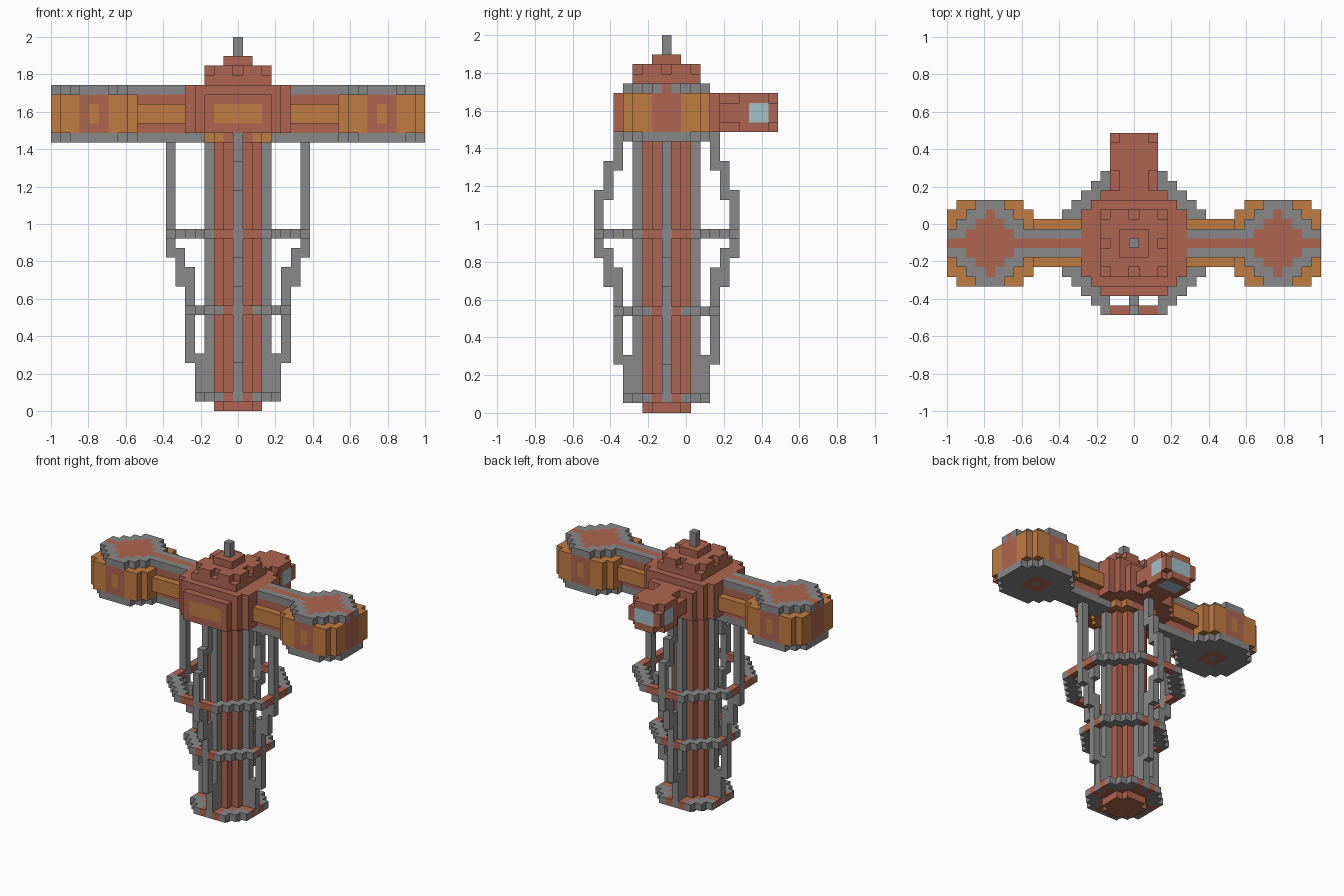
import bpy
import bmesh
from mathutils import Vector

if "Cube" in bpy.data.objects:
    bpy.data.objects.remove(bpy.data.objects["Cube"], do_unlink=True)

U = 2 / 39          # edge of one cube
AXIS_Y = -2         # column axis, in cubes
BRICK, GREY, ORANGE, GLASS = range(4)


def material(name, rgb):
    m = bpy.data.materials.new(name)
    m.use_nodes = True
    m.diffuse_color = (*rgb, 1)
    m.node_tree.nodes["Principled BSDF"].inputs["Base Color"].default_value = (*rgb, 1)
    return m


MATS = [material("brick_red", (0.42, 0.13, 0.08)),
        material("steel_grey", (0.25, 0.25, 0.25)),
        material("copper_orange", (0.53, 0.2, 0.055)),
        material("pale_glass", (0.36, 0.53, 0.59))]

taken = set()       # every filled cell, so parts never overlap
parts = {}


def fill(name, xs, ys, zs, rule):
    """Fill a block of cells; rule(x, y, z) gives a colour or None."""
    cells = parts.setdefault(name, {})
    for x in range(xs[0], xs[1] + 1):
        for y in range(ys[0], ys[1] + 1):
            for z in range(zs[0], zs[1] + 1):
                if (x, y, z) in taken:
                    continue
                colour = rule(x, y, z)
                if colour is not None:
                    cells[x, y, z] = colour
                    taken.add((x, y, z))


def octagon(x, y, size, total):
    return max(abs(x), abs(y)) <= size and abs(x) + abs(y) <= total


# Struts: bent ribs on the four sides, as (distance, lowest, highest)
LOWER = [(4, 1, 5), (5, 5, 14), (6, 13, 16)]
SIDE = LOWER + [(7, 16, 27)]
FRONT = LOWER + [(7, 16, 22), (6, 22, 25), (5, 25, 28)]
for name, dx, dy, path in (("left_strut", 1, 0, SIDE), ("right_strut", -1, 0, SIDE),
                           ("front_strut", 0, -1, FRONT), ("back_strut", 0, 1, FRONT)):
    for d, low, high in path:
        fill(name, (dx * d, dx * d), (dy * d, dy * d), (low, high), lambda x, y, z: GREY)


# Octagonal hoops around the column
def hoop(name, size, corner, z0):
    total = size + corner

    def rule(x, y, z):
        if not octagon(x, y, size, total):
            return None
        if max(abs(x), abs(y)) == size or abs(x) + abs(y) >= total - 1:
            return GREY if min(abs(x), abs(y)) >= corner else BRICK
        return None
    fill(name, (-size, size), (-size, size), (z0, z0), rule)


hoop("upper_hoop", 7, 3, 18)
hoop("lower_hoop", 5, 2, 10)
hoop("base_hoop", 4, 2, 1)

# Column, foot and collar
fill("foot", (-2, 2), (-2, 2), (0, 0),
     lambda x, y, z: BRICK if octagon(x, y, 2, 3) else None)
fill("base_plate", (-3, 3), (-3, 3), (1, 1),
     lambda x, y, z: BRICK if octagon(x, y, 3, 4) else None)
fill("column", (-3, 3), (-3, 3), (2, 27),
     lambda x, y, z: None if not octagon(x, y, 3, 3)
     else GREY if max(abs(x), abs(y)) == 3 else BRICK)
fill("collar", (-3, 3), (-3, 3), (28, 28),
     lambda x, y, z: None if not octagon(x, y, 3, 5)
     else ORANGE if abs(x) + abs(y) >= 4 and min(abs(x), abs(y)) > 1 else BRICK)


# Hub with a front window
def hub_rule(x, y, z):
    if not octagon(x, y, 5, 8) or (z == 33 and abs(y) > 4):
        return None
    return ORANGE if y == -5 and abs(x) <= 2 and z in (30, 31) else BRICK


fill("hub", (-5, 5), (-5, 5), (29, 33), hub_rule)

# Stepped roof and mast
fill("roof_slab", (-3, 3), (-3, 3), (34, 34), lambda x, y, z: BRICK)
fill("roof_crown", (-3, 3), (-3, 3), (35, 35),
     lambda x, y, z: BRICK if octagon(x, y, 3, 5) and (x, y) not in
     ((0, 3), (0, -3), (3, 0), (-3, 0)) else None)
fill("roof_cap", (-1, 1), (-1, 1), (36, 36), lambda x, y, z: BRICK)
fill("mast", (0, 0), (0, 0), (37, 38), lambda x, y, z: GREY)


# Rounded pods at the arm ends
def pod_rule(x, y, z):
    ex, ey = abs(abs(x) - 15), abs(y)
    if z == 33:
        if not octagon(ex, ey, 4, 5):
            return None
        return BRICK if ex + ey <= 3 or ey == 0 else GREY
    if z == 28:
        if not octagon(ex, ey, 4, 6):
            return None
        return BRICK if max(ex, ey) == 1 else GREY
    if not octagon(ex, ey, 4, 7):
        return None
    if z in (30, 31):
        return ORANGE if min(ex, ey) >= 2 or (ex == 0 and ey == 4) else BRICK
    return ORANGE if min(ex, ey) >= 2 and ex + ey >= 6 else BRICK


# Arms between hub and pods
def arm_rule(x, y, z):
    if abs(y) == 2:
        return ORANGE if z in (30, 31) else None
    if z in (28, 33):
        return BRICK if y == 0 and z == 33 else GREY
    return BRICK


for side, sign in (("left", 1), ("right", -1)):
    fill(side + "_pod", tuple(sorted((sign * 11, sign * 19))), (-4, 4), (28, 33), pod_rule)
    fill(side + "_arm", tuple(sorted((sign * 4, sign * 10))), (-2, 2), (28, 33), arm_rule)


# Rear cabin with side, back and floor windows
def cabin_rule(x, y, z):
    edge = abs(x) == 2 and z in (29, 32)
    if edge and (y <= 7 or y == 11):
        return None
    mid = z in (30, 31)
    if y in (9, 10) and ((abs(x) == 2 and mid) or (abs(x) <= 1 and z == 29)):
        return GLASS
    return GLASS if y == 11 and abs(x) <= 1 and mid else BRICK


fill("rear_cabin", (-2, 2), (5, 11), (29, 32), cabin_rule)

# Mesh every part, keeping only the exposed faces
DIRECTIONS = [Vector(d) for d in ((1, 0, 0), (-1, 0, 0), (0, 1, 0),
                                  (0, -1, 0), (0, 0, 1), (0, 0, -1))]
for name, cells in parts.items():
    bm = bmesh.new()
    for cell, colour in cells.items():
        centre = Vector(cell) + Vector((0, AXIS_Y, 0.5))
        for n in DIRECTIONS:
            if tuple(int(c) for c in Vector(cell) + n) in taken:
                continue
            a = Vector((n.y, n.z, n.x)) / 2
            b = n.cross(a)
            corners = (-a - b, a - b, a + b, b - a)
            face = bm.faces.new([bm.verts.new((centre + n / 2 + c) * U) for c in corners])
            face.material_index = colour
    bmesh.ops.remove_doubles(bm, verts=bm.verts[:], dist=U / 100)
    mesh = bpy.data.meshes.new(name)
    bm.to_mesh(mesh)
    bm.free()
    for m in MATS:
        mesh.materials.append(m)
    bpy.context.collection.objects.link(bpy.data.objects.new(name, mesh))
